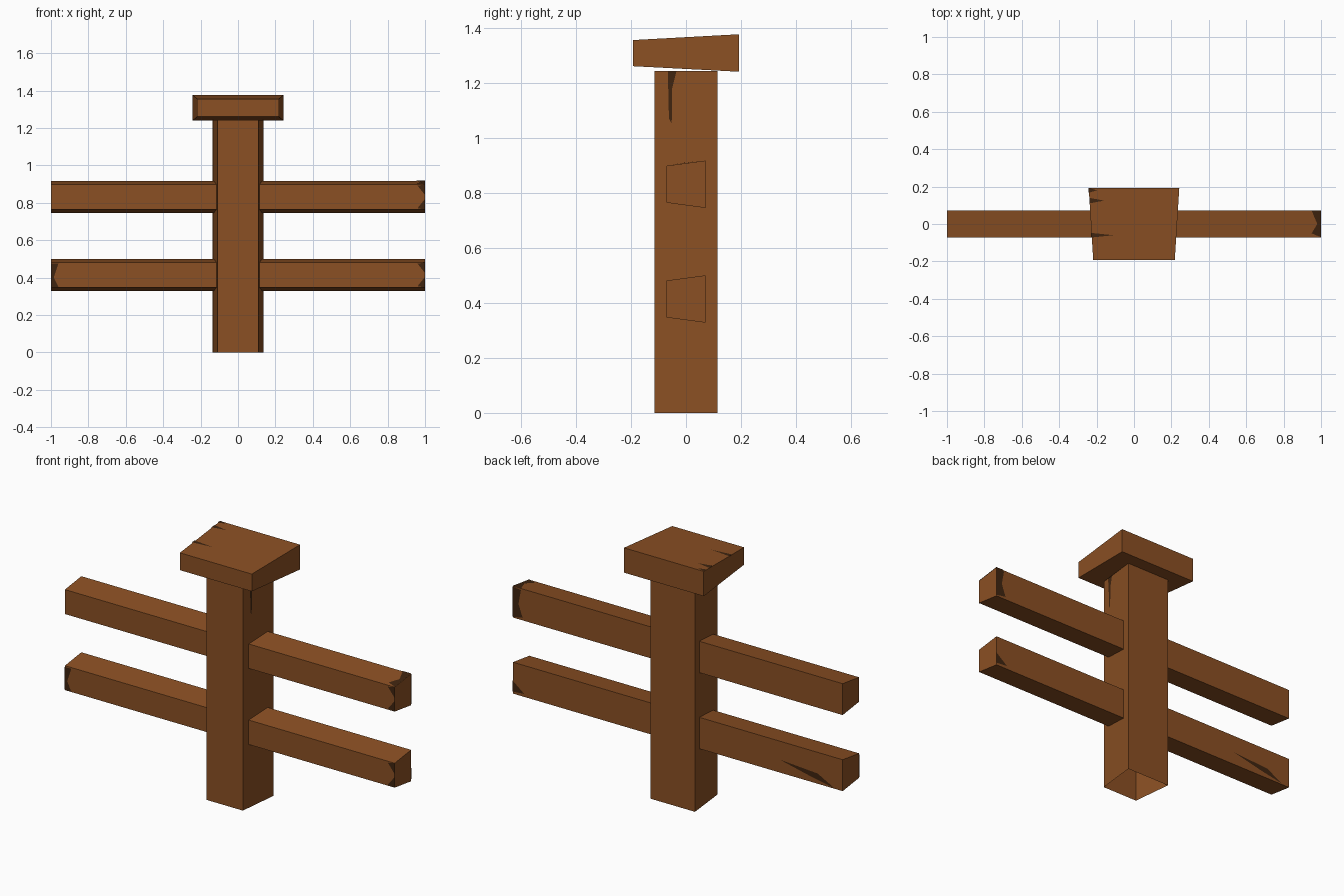
import bpy
from mathutils import Vector

if "Cube" in bpy.data.objects:
    bpy.data.objects.remove(bpy.data.objects["Cube"])


def material(name, rgb):
    m = bpy.data.materials.new(name)
    m.diffuse_color = (*rgb, 1)
    m.use_nodes = True
    m.node_tree.nodes["Principled BSDF"].inputs["Base Color"].default_value = m.diffuse_color
    return m


WOOD = material("brown wood", (0.258, 0.08, 0.017))
DARK = material("dark worn wood", (0.05, 0.018, 0.005))


def mesh(name, verts, faces, mat):
    me = bpy.data.meshes.new(name)
    me.from_pydata(verts, [], faces)
    me.materials.append(mat)
    ob = bpy.data.objects.new(name, me)
    bpy.context.collection.objects.link(ob)
    return ob


def loft(name, a, b, caps):
    """Join two matching four-point rings; caps picks which ends are closed."""
    faces = [(i, (i + 1) % 4, (i + 1) % 4 + 4, i + 4) for i in range(4)]
    if "a" in caps:
        faces.append((3, 2, 1, 0))
    if "b" in caps:
        faces.append((4, 5, 6, 7))
    return mesh(name, a + b, faces, WOOD)


def trapezoid(front, back, y, zf, zb):
    return [(-front, -y, zf), (front, -y, zf), (back, y, zb), (-back, y, zb)]


# Post, an open tapered sleeve, and the wedge-shaped cap
loft("post", trapezoid(.11, .135, .115, 0, 0), trapezoid(.11, .135, .115, 1.243, 1.243), "")
loft("cap", trapezoid(.218, .242, .192, 1.26, 1.24), trapezoid(.218, .242, .192, 1.355, 1.376), "ab")

# Rails, running from the post's sides to the outer ends
YR = .071
for level, z in (("lower", .414), ("upper", .831)):
    for side, s in (("left", -1), ("right", 1)):
        def ring(xf, xb):
            r = [(s * xf, -YR, z - .067), (s * xb, YR, z - .086),
                 (s * xb, YR, z + .086), (s * xf, -YR, z + .067)]
            return r if s > 0 else r[::-1]
        loft(f"{level}_{side}_rail", ring(.114, .13), ring(1, 1), "b")


# Worn dark patches laid just over the surface
def patch(name, pts, out):
    out = Vector(out)
    pts = [Vector(p) for p in pts]
    if (pts[1] - pts[0]).cross(pts[2] - pts[0]).dot(out) < 0:
        pts.reverse()
    mesh(name, [p + out * .002 for p in pts], [tuple(range(len(pts)))], DARK)


for z, n in ((.414, "lower"), (.831, "upper")):
    for s in (-1, 1):
        patch(f"{n}_rail_wear", [(1, -YR, z + s * .067), (.96, -YR, z + s * .06),
                                 (1, -YR, z + s * .01)], (0, -1, 0))
patch("left_end_wear", [(-1, -YR, .35), (-.96, -YR, .35), (-.985, -YR, .40),
                        (-.96, -YR, .475), (-1, -YR, .475)], (0, -1, 0))
patch("right_back_wear", [(1, YR, .75), (.94, YR, .76), (.965, YR, .83),
                          (.95, YR, .91), (1, YR, .915)], (0, 1, 0))
patch("right_back_low_wear", [(1, YR, .34), (.93, YR, .345), (1, YR, .40)], (0, 1, 0))
patch("left_back_wear", [(-.95, YR, .332), (-.85, YR, .385), (-.62, YR, .40), (-.8, YR, .36)], (0, 1, 0))
patch("right_top_wear", [(1, -YR, .898), (.95, -.05, .901), (.98, 0, .908),
                         (.95, YR, .917), (1, YR, .917)], (0, 0, 1))
for y, w, h in ((.18, .045, .025), (.125, .08, .03), (-.06, .12, .025)):
    x = -.23 - (y + .06) * .05
    zt = 1.3655 + y * .055
    patch("cap_wear", [(x, y - h / 2, zt), (x + w, y, zt), (x, y + h / 2, zt)], (0, 0, 1))
patch("post_wear", [(.117, -.066, 1.24), (.119, -.035, 1.24), (.1175, -.05, 1.18),
                    (.1175, -.052, 1.05), (.117, -.062, 1.07)], (1, 0, 0))
